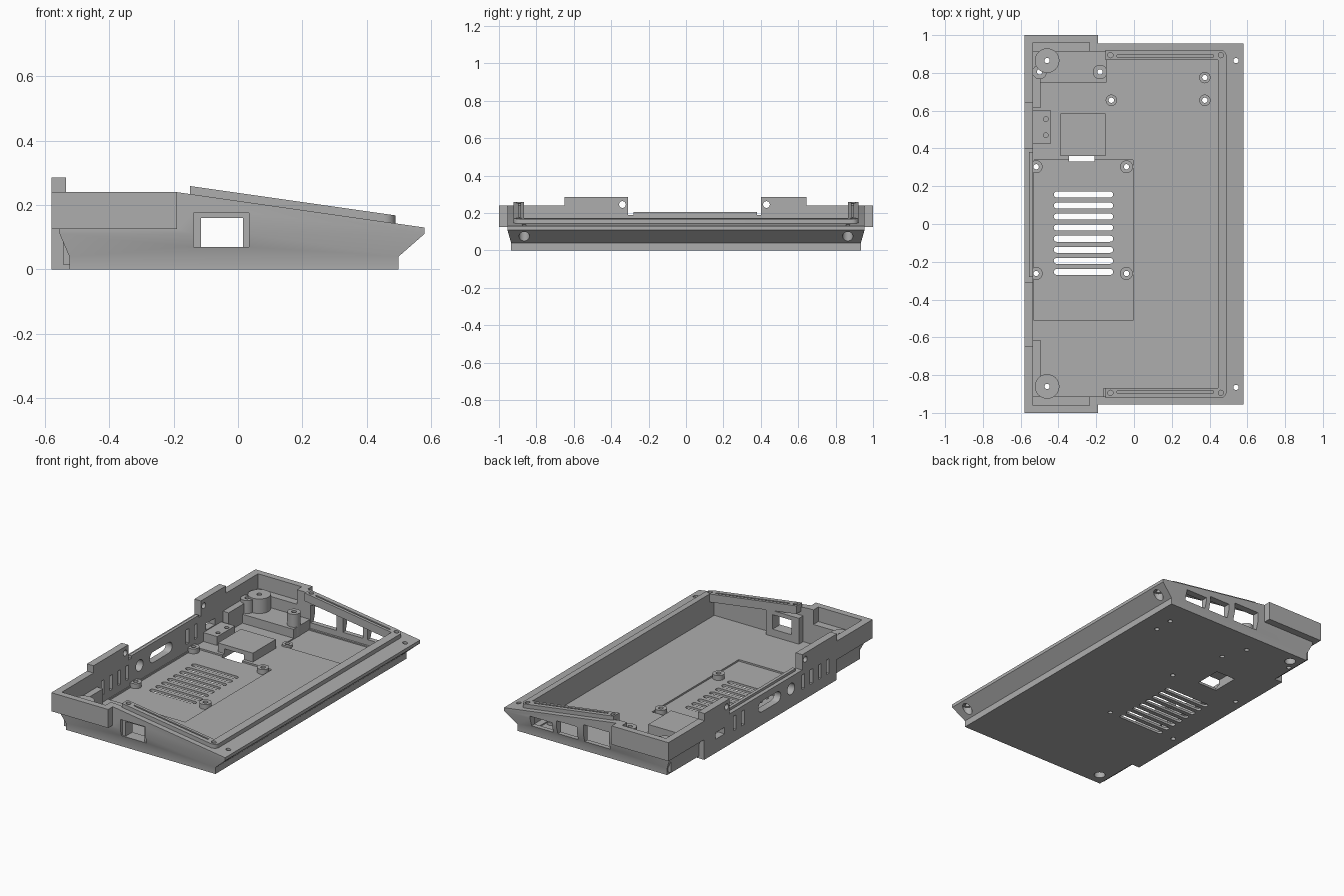
import bpy, bmesh, math

cube = bpy.data.objects.get("Cube")
if cube:
    bpy.data.objects.remove(cube, do_unlink=True)

grey = bpy.data.materials.new("plain_grey")
grey.use_nodes = True
grey.diffuse_color = (0.42, 0.42, 0.42, 1)
grey.node_tree.nodes["Principled BSDF"].inputs["Base Color"].default_value = (0.42, 0.42, 0.42, 1)

SLOPE = 1 / 7


def deck(x):
    """Height of the sloping top deck."""
    return 0.24 - SLOPE * (x + 0.19)


def finish(name, bm):
    bmesh.ops.recalc_face_normals(bm, faces=bm.faces)
    mesh = bpy.data.meshes.new(name)
    bm.to_mesh(mesh)
    bm.free()
    mesh.materials.append(grey)
    ob = bpy.data.objects.new(name, mesh)
    bpy.context.collection.objects.link(ob)
    return ob


def prism(name, pts, lo, hi, axis="z"):
    """Extrude a 2D profile along an axis."""
    place = {"x": lambda a, b, t: (t, a, b), "y": lambda a, b, t: (a, t, b),
             "z": lambda a, b, t: (a, b, t)}[axis]
    bm = bmesh.new()
    rings = [[bm.verts.new(place(a, b, t)) for a, b in pts] for t in (lo, hi)]
    for ring in rings:
        bm.faces.new(ring)
    n = len(pts)
    for i in range(n):
        j = (i + 1) % n
        bm.faces.new((rings[0][i], rings[0][j], rings[1][j], rings[1][i]))
    return finish(name, bm)


def box(name, x0, x1, y0, y1, z0, z1):
    return prism(name, [(x0, y0), (x1, y0), (x1, y1), (x0, y1)], z0, z1)


def arc(cx, cy, r, start, end, n):
    return [(cx + r * math.cos(math.radians(start + (end - start) * i / n)),
             cy + r * math.sin(math.radians(start + (end - start) * i / n))) for i in range(n + 1)]


def cyl(name, a, b, r, lo, hi, axis="z"):
    return prism(name, arc(a, b, r, 0, 360, 32)[:-1], lo, hi, axis)


def slot(name, a0, a1, b, r, lo, hi, axis):
    """Round-ended slot running along the first profile direction."""
    return prism(name, arc(a1 - r, b, r, -90, 90, 8) + arc(a0 + r, b, r, 90, 270, 8), lo, hi, axis)


def combine(ob, other, operation="DIFFERENCE", keep=False):
    mod = ob.modifiers.new("combine", "BOOLEAN")
    mod.operation, mod.solver, mod.object = operation, "EXACT", other
    bpy.context.view_layer.update()
    mesh = bpy.data.meshes.new_from_object(ob.evaluated_get(bpy.context.evaluated_depsgraph_get()))
    ob.modifiers.clear()
    ob.data = mesh
    if not keep:
        bpy.data.objects.remove(other, do_unlink=True)


def add(ob, other):
    combine(ob, other, "UNION")


# Outer shell: stacked rectangles with a flared lower edge
bm = bmesh.new()
rings = []
for x0, x1, y, z in [(-0.525, 0.5, 0.935, 0), (-0.525, 0.5, 0.935, 0.04),
                     (-0.555, 0.58, 0.955, 0.11), (-0.56, 0.58, 0.955, 0.24)]:
    rings.append([bm.verts.new(p) for p in [(x0, -y, z), (x1, -y, z), (x1, y, z), (x0, y, z)]])
for low, high in zip(rings, rings[1:]):
    for i in range(4):
        j = (i + 1) % 4
        bm.faces.new((low[i], low[j], high[j], high[i]))
bm.faces.new(rings[0])
bm.faces.new(rings[-1])
shell = finish("case_shell", bm)
combine(shell, prism("wedge", [(-0.19, 0.24), (0.7, deck(0.7)), (0.7, 0.4), (-0.19, 0.4)], -1.2, 1.2, "y"))
add(shell, box("ears", -0.58, -0.19, -1, 1, 0.125, 0.24))
add(shell, box("back_wall", -0.58, -0.5, -0.645, 0.65, 0, 0.24))

# Cavity, ear pockets and lowered middle of the back wall
combine(shell, box("cavity", -0.535, 0.445, -0.912, 0.912, 0.025, 0.5))
for s in (-1, 1):
    combine(shell, box("pocket", -0.535, -0.235, *sorted((s * 0.85, s * 0.96)), 0.15, 0.5))
combine(shell, box("lowered", -0.6, -0.5, -0.31, 0.4, 0.19, 0.5))
add(shell, box("back_lip", -0.555, -0.535, -0.28, 0.38, 0.18, 0.205))
for y0, y1, hole in [(-0.65, -0.31, -0.34), (0.4, 0.645, 0.43)]:
    add(shell, box("tab", -0.58, -0.535, y0, y1, 0.18, 0.285))
    combine(shell, cyl("tab_hole", hole, 0.245, 0.018, -0.7, -0.5, "x"))

# Thick inner corners behind the undercut
for s in (-1, 1):
    add(shell, box("corner", -0.545, -0.495, *sorted((s * 0.615, s * 0.925)), 0.015, 0.14))

# Shallow board recesses in the floor
combine(shell, box("board_recess", -0.53, -0.005, -0.51, 0.34, 0.015, 0.04))
combine(shell, box("small_recess", -0.145, 0.405, 0.63, 0.9, 0.018, 0.04))

# Floor vents
for i in range(8):
    combine(shell, slot("vent", -0.425, -0.11, 0.156 - i * 0.0585, 0.016, -0.1, 0.1, "z"))

# Back wall ports
for y in (-0.56, -0.48, -0.4, -0.32, 0.27, 0.35):
    combine(shell, box("port_slot", -0.7, -0.5, y - 0.013, y + 0.013, 0.07, 0.16))
combine(shell, slot("wide_port", -0.1, 0.12, 0.115, 0.033, -0.7, -0.5, "x"))
combine(shell, cyl("round_port", -0.2, 0.115, 0.035, -0.7, -0.5, "x"))
combine(shell, box("small_port", -0.7, -0.5, 0.45, 0.54, 0.085, 0.125))

# Front window with stepped frame, and three windows on the opposite end
add(shell, box("window_frame", -0.165, 0.06, -0.925, -0.87, 0.02, 0.185))
combine(shell, box("window_step", -0.138, 0.035, -1.1, -0.935, 0.07, 0.175))
combine(shell, box("window", -0.115, 0.015, -1.1, -0.8, 0.07, 0.16))
for x0, x1, top in [(0.25, 0.4, 0.125), (0.08, 0.22, 0.145), (-0.14, 0.035, 0.17)]:
    combine(shell, box("end_window", x0, x1, 0.85, 1.1, 0.06, top))

# Sloping display rail, U-shaped, with rounded outer corners
outline = [(-0.15, -0.922)] + arc(0.455, -0.887, 0.035, -90, 0, 6) + arc(0.455, 0.887, 0.035, 0, 90, 6)
outline += [(-0.15, 0.922), (-0.15, 0.867), (0.445, 0.867), (0.445, -0.867), (-0.15, -0.867)]
rail = prism("display_rail", outline, -0.025, 0.025)
for v in rail.data.vertices:
    v.co.z += deck(v.co.x)
for s in (-1, 1):
    for x in (-0.125, 0.46):
        combine(rail, cyl("rail_hole", x, s * 0.894, 0.014, deck(x) - 0.01, 0.4))
    # Groove along each side rail
    groove = box("groove", -0.09, 0.42, *sorted((s * 0.885, s * 0.895)), 0.015, 0.05)
    for v in groove.data.vertices:
        v.co.z += deck(v.co.x)
    combine(rail, groove)

# Raised blocks on the floor
platform = box("connector_platform", -0.5, -0.145, 0.75, 0.914, 0.015, 0.08)
bracket = box("port_bracket", -0.537, -0.44, 0.425, 0.6, 0.015, 0.08)
for y in (0.47, 0.555):
    combine(bracket, cyl("hole", -0.467, y, 0.013, 0.04, 0.2))
housing = box("card_housing", -0.39, -0.15, 0.36, 0.585, 0.01, 0.08)
opening = box("card_opening", -0.345, -0.21, 0.33, 0.5, -0.1, 0.055)
combine(housing, opening, keep=True)
combine(shell, opening)

# Screw posts: x, y, radius, height
posts = [(x, y, 0.034, 0.045) for x in (-0.518, -0.04) for y in (0.303, -0.262)]
posts += [(x, y, 0.03, 0.035) for x, y in [(-0.12, 0.655), (0.375, 0.655), (0.375, 0.775)]]
posts += [(-0.5, 0.805, 0.038, 0.16), (-0.18, 0.805, 0.038, 0.16)]
posts += [(-0.46, 0.865, 0.065, 0.17), (-0.46, -0.86, 0.065, 0.17)]
for x, y, r, h in posts:
    post = cyl("screw_post", x, y, r, 0.01, h)
    large = r > 0.06
    bores = [cyl("bore", x, y, 0.014, -0.1, 0.4)]
    if large:
        bores.append(cyl("counterbore", x, y, 0.032, -0.1, 0.06))
    for bore in bores:
        for part in (post, platform):
            combine(part, bore, keep=True)
        combine(shell, bore)

# Flange screw holes with counterbores through the flared edge
for s in (-1, 1):
    combine(shell, cyl("flange_hole", 0.54, s * 0.865, 0.014, -0.1, 0.4))
    combine(shell, cyl("flange_bore", 0.54, s * 0.865, 0.028, -0.1, 0.1))

# Smooth round parts, keep edges sharp
bpy.ops.object.select_all(action="DESELECT")
for ob in bpy.context.scene.objects:
    if ob.type == "MESH":
        ob.select_set(True)
        bpy.context.view_layer.objects.active = ob
bpy.ops.object.shade_smooth_by_angle(angle=math.radians(25))
